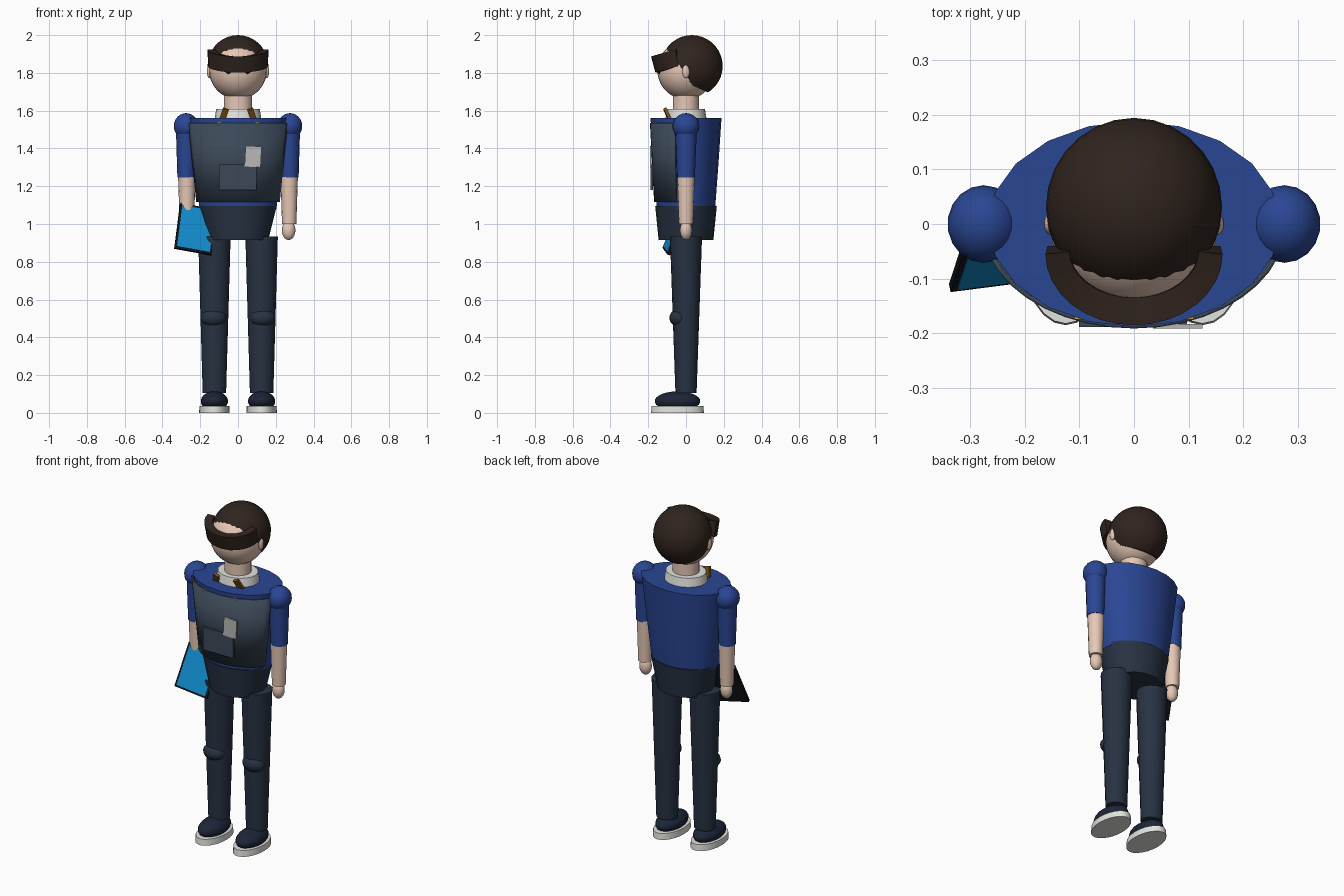
import bpy, bmesh
from math import sin, cos, pi, radians
from mathutils import Vector, Matrix

if "Cube" in bpy.data.objects:
    bpy.data.objects.remove(bpy.data.objects["Cube"])


def mat(name, hexa):
    m = bpy.data.materials.new(name)
    rgb = [int(hexa[i:i + 2], 16) / 255 for i in (0, 2, 4)]
    m.diffuse_color = [((c + 0.055) / 1.055) ** 2.4 if c > 0.04 else c / 12.92 for c in rgb] + [1]
    m.use_nodes = True
    m.node_tree.nodes["Principled BSDF"].inputs["Base Color"].default_value = m.diffuse_color
    return m


SHIRT, TROUSER, APRON = mat("blue_cloth", "2a4694"), mat("navy_cloth", "273242"), mat("slate_cloth", "3b4857")
SKIN, HAIR, WHITE = mat("skin", "e6c8b6"), mat("dark_brown", "30241e"), mat("white", "e2e2de")
BLACK, SCREEN, LEATHER = mat("black", "12141e"), mat("screen_blue", "128ccc"), mat("leather", "7c4c16")
BRASS, PAPER, SHOE = mat("brass", "c8a030"), mat("paper", "b8b8b8"), mat("shoe_navy", "1c2538")


def finish(name, bm, m, angle=40):
    bmesh.ops.recalc_face_normals(bm, faces=bm.faces)
    me = bpy.data.meshes.new(name)
    bm.to_mesh(me)
    bm.free()
    me.materials.append(m)
    ob = bpy.data.objects.new(name, me)
    bpy.context.collection.objects.link(ob)
    bpy.ops.object.select_all(action='DESELECT')
    ob.select_set(True)
    bpy.context.view_layer.objects.active = ob
    bpy.ops.object.shade_smooth_by_angle(angle=radians(angle))
    return ob


def bridge(bm, rings, closed):
    """Join rings of vertices with quads and cap both ends."""
    n = len(rings[0])
    for a, b in zip(rings, rings[1:]):
        for i in range(n if closed else n - 1):
            j = (i + 1) % n
            bm.faces.new((a[i], a[j], b[j], b[i]))
    if closed:
        bm.faces.new(rings[0])
        bm.faces.new(rings[-1])


def loft(name, m, rings, x=0, y=0, n=20):
    """Stacked ellipses given as (z, rx, ry)."""
    bm = bmesh.new()
    bridge(bm, [[bm.verts.new((x + rx * sin(2 * pi * i / n), y - ry * cos(2 * pi * i / n), z))
                 for i in range(n)] for z, rx, ry in rings], True)
    return finish(name, bm, m)


def ball(name, m, c, r, seg=20, cut=None):
    bm = bmesh.new()
    bmesh.ops.create_uvsphere(bm, u_segments=seg, v_segments=seg * 2 // 3, radius=1,
                              matrix=Matrix.Translation(c) @ Matrix.Diagonal((*r, 1)))
    if cut:
        bmesh.ops.bisect_plane(bm, geom=bm.verts[:] + bm.edges[:] + bm.faces[:],
                               plane_co=cut[0], plane_no=cut[1], clear_inner=True)
        bmesh.ops.holes_fill(bm, edges=[e for e in bm.edges if e.is_boundary])
    return finish(name, bm, m)


def box(name, m, c, size, rot=Matrix.Identity(4)):
    bm = bmesh.new()
    bmesh.ops.create_cube(bm, size=1, matrix=Matrix.Translation(c) @ rot @ Matrix.Diagonal((*size, 1)))
    return finish(name, bm, m)


# torso and hips
loft("shirt", SHIRT, [(1.08, .203, .154), (1.32, .235, .172), (1.56, .267, .188)])
loft("hips", TROUSER, [(.915, .16, .145), (1.095, .205, .163)])

# apron: open shell wrapped round the front
bm = bmesh.new()
arc = [radians(-72 + 9 * i) for i in range(17)]
bridge(bm, [[bm.verts.new((rx * sin(a), -ry * cos(a), z)) for a in arc]
            for z, rx, ry in ((1.117, .229, .165), (1.535, .274, .187))], False)
apron = finish("apron", bm, APRON)
mod = apron.modifiers.new("thickness", 'SOLIDIFY')
mod.thickness, mod.offset = .008, 0
box("pocket", APRON, (-.002, -.181, 1.247), (.198, .014, .135))
box("paper_note", PAPER, (.08, -.187, 1.357), (.085, .008, .11), Matrix.Rotation(radians(3), 4, 'Y'))

# collar, neck and head
loft("collar", WHITE, [(1.55, .125, .11), (1.61, .115, .1)])
loft("neck", SKIN, [(1.58, .075, .07), (1.69, .075, .07)])
ball("head", SKIN, (0, 0, 1.815), (.153, .152, .155), 28)
ball("hair", HAIR, (0, .031, 1.836), (.161, .163, .164), 28,
     cut=((0, 0, 1.748), Vector((0, .44, 1))))

# fringe: crescent band over the brow
bm = bmesh.new()
rings = []
for i in range(17):
    a = radians(-90 + 180 * i / 16)
    s, c = sin(a), cos(a)
    rings.append([bm.verts.new(p) for p in (
        (.162 * s, -.055 - .130 * c, 1.925 - .038 * c),
        (.158 * s, -.04 - .122 * c, 1.836 - .034 * c),
        (.118 * s, -.04 - .085 * c, 1.836 - .034 * c),
        (.118 * s, -.05 - .085 * c, 1.925 - .038 * c))])
bridge(bm, rings, True)
finish("fringe", bm, HAIR)

for side, s in (("left", -1), ("right", 1)):
    # face details and straps
    ball(side + "_eye", BLACK, (s * .05, -.14, 1.812), (.017, .014, .017), 12)
    ball(side + "_ear", SKIN, (s * .152, 0, 1.808), (.013, .02, .036), 12)
    box(side + "_strap", LEATHER, (s * .076, -.096, 1.575), (.032, .016, .08),
        Matrix.Rotation(radians(-18 * s), 4, 'Y') @ Matrix.Rotation(radians(24), 4, 'X'))
    box(side + "_buckle", BRASS, (s * .101, -.169, 1.53), (.015, .012, .018))
    # arm
    ball(side + "_shoulder", SHIRT, (s * .275, 0, 1.518), (.066, .071, .069), 18)
    loft(side + "_sleeve", SHIRT, [(1.245, .047, .047), (1.52, .055, .058)], s * .274, 0, 16)
    loft(side + "_forearm", SKIN, [(1.0, .038, .038), (1.25, .046, .046)], s * .271, 0, 16)
    ball(side + "_hand", SKIN, (s * .268, 0, .967), (.036, .032, .052), 16)
    # leg and shoe
    loft(side + "_leg", TROUSER, [(.105, .062, .056), (.935, .086, .085)], s * .125, 0, 16)
    ball(side + "_knee", TROUSER, (s * .13, -.036, .503), (.068, .052, .048), 16)
    ball(side + "_shoe", SHOE, (s * .125, -.045, .062), (.072, .121, .052), 20)
    loft(side + "_sole", WHITE, [(0, .081, .14), (.037, .079, .137)], s * .125, -.045, 24)

# tilted tablet held at the left hand
u = Vector((.195, .025, -.035)).normalized()
v = Vector((.04, .095, .235))
v = (v - u * v.dot(u)).normalized()
n = u.cross(v)
rot = Matrix((u, v, n)).transposed().to_4x4()
centre = Vector((-.2225, -.065, .975))
box("tablet", BLACK, centre - n * .008, (.2, .257, .016), rot)
box("tablet_screen", SCREEN, centre + n * .0005, (.178, .235, .004), rot)
